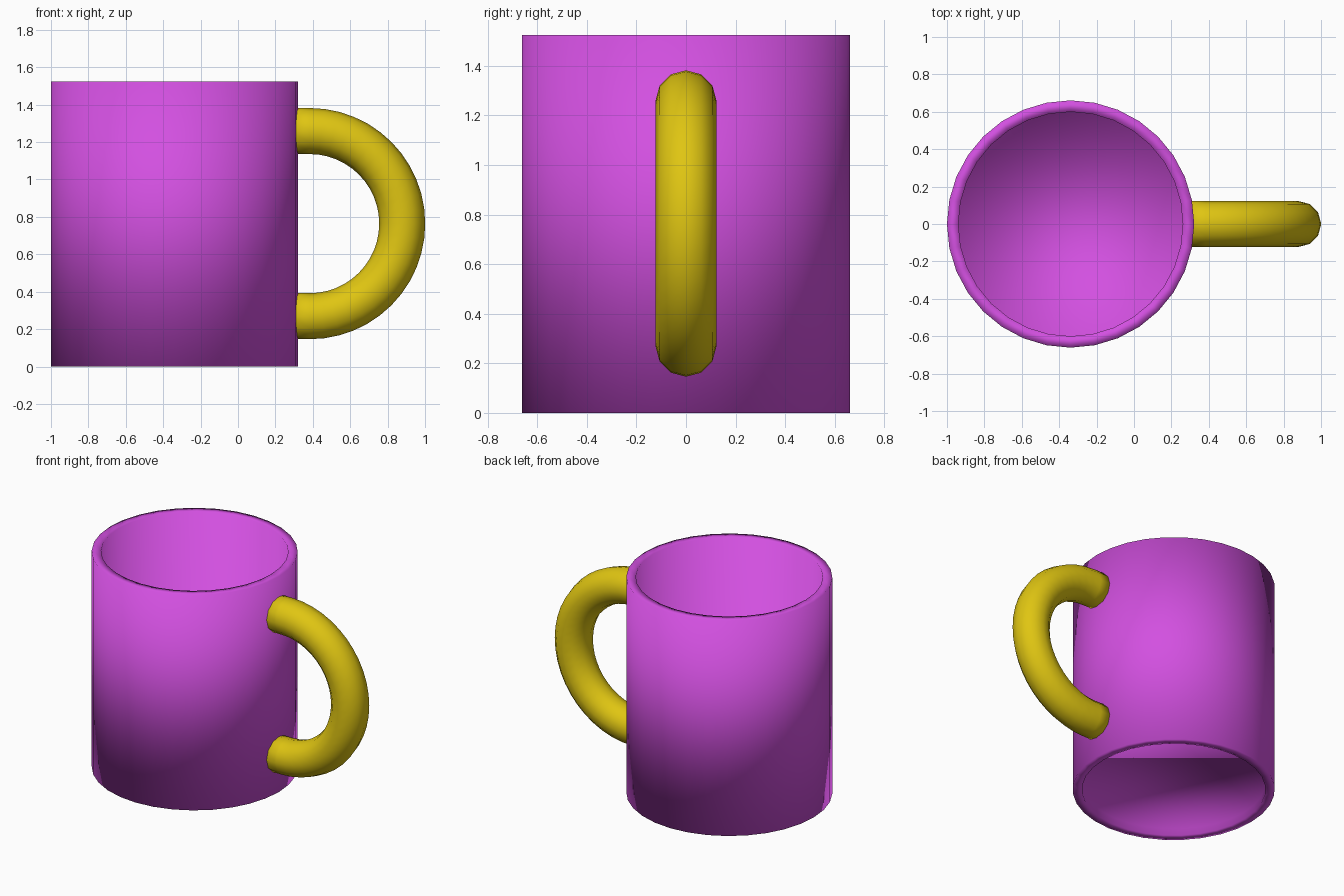
import bpy
import bmesh
from math import cos, sin, pi

cube = bpy.data.objects.get("Cube")
if cube:
    bpy.data.objects.remove(cube, do_unlink=True)


def make_material(name, color):
    mat = bpy.data.materials.new(name)
    mat.use_nodes = True
    mat.diffuse_color = color
    mat.node_tree.nodes["Principled BSDF"].inputs["Base Color"].default_value = color
    return mat


def build(name, rings, mat, location):
    """Skin a list of closed rings, cap both ends and shade smooth."""
    bm = bmesh.new()
    loops = [[bm.verts.new(p) for p in ring] for ring in rings]
    for a, b in zip(loops, loops[1:]):
        for i in range(len(a)):
            j = (i + 1) % len(a)
            bm.faces.new((a[i], a[j], b[j], b[i]))
    bm.faces.new(loops[0])
    bm.faces.new(loops[-1])
    bmesh.ops.recalc_face_normals(bm, faces=bm.faces)
    for face in bm.faces:
        face.smooth = True
    mesh = bpy.data.meshes.new(name)
    bm.to_mesh(mesh)
    bm.free()
    mesh.materials.append(mat)
    obj = bpy.data.objects.new(name, mesh)
    obj.location = location
    bpy.context.collection.objects.link(obj)
    return obj


purple = make_material("orchid purple", (0.65, 0.08, 0.75, 1))
yellow = make_material("mustard yellow", (0.74, 0.56, 0.006, 1))

# Mug body: recessed underside, foot ring, outer wall, rim, inner wall, floor
OUTER, INNER, HEIGHT, SIDES = 0.661, 0.6, 1.525, 32
profile = [(INNER, 0.05), (INNER, 0), (OUTER, 0),
           (OUTER, HEIGHT), (INNER, HEIGHT), (INNER, 0.1)]
angles = [2 * pi * i / SIDES for i in range(SIDES)]
build("mug_body",
      [[(r * cos(a), r * sin(a), z) for a in angles] for r, z in profile],
      purple, (-0.339, 0, 0))

# Handle: half ring of round section, its ends sunk into the wall
MAJOR, MINOR, STEPS, SECTION = 0.495, 0.123, 24, 12


def section(angle, shift=0):
    ring = []
    for k in range(SECTION):
        t = 2 * pi * k / SECTION
        r = MAJOR + MINOR * cos(t)
        ring.append((r * cos(angle) + shift, MINOR * sin(t), r * sin(angle)))
    return ring


arc = [section(-pi / 2 + pi * i / STEPS) for i in range(STEPS + 1)]
sink = -0.098
build("handle", [section(-pi / 2, sink)] + arc + [section(pi / 2, sink)],
      yellow, (0.383, 0, 0.764))
